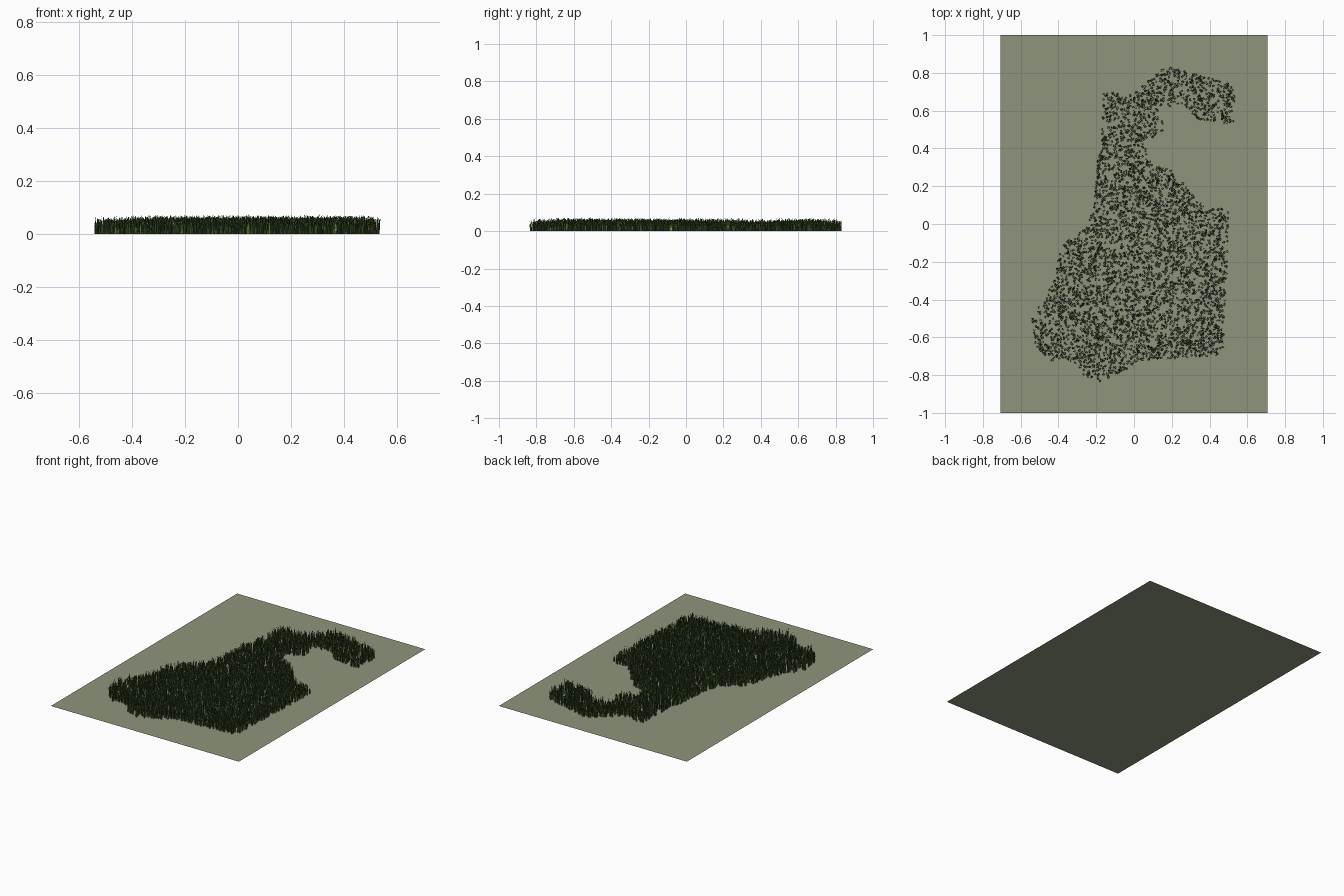
import bpy, math, random
from mathutils import Vector

if "Cube" in bpy.data.objects:
    bpy.data.objects.remove(bpy.data.objects["Cube"])

random.seed(7)


def material(name, rgb):
    m = bpy.data.materials.new(name)
    m.diffuse_color = (*rgb, 1)
    m.use_nodes = True
    m.node_tree.nodes["Principled BSDF"].inputs["Base Color"].default_value = m.diffuse_color
    return m


def mesh_object(name, verts, faces, mats):
    me = bpy.data.meshes.new(name)
    me.from_pydata(verts, [], faces)
    for m in mats:
        me.materials.append(m)
    ob = bpy.data.objects.new(name, me)
    bpy.context.collection.objects.link(ob)
    return ob


# ground sheet
W = 0.707
mesh_object("ground_sheet", [(-W, -1, 0), (W, -1, 0), (W, 1, 0), (-W, 1, 0)],
            [(0, 1, 2, 3)], [material("soil_green", (0.27, 0.30, 0.20))])

# outline of the planted patch
outline = [(-.16, .70), (0, .69), (.08, .76), (.15, .82), (.23, .84), (.29, .80),
           (.38, .78), (.52, .74), (.535, .66), (.525, .53), (.36, .55), (.31, .57),
           (.27, .63), (.15, .62), (.11, .58), (.16, .53), (.15, .48), (.05, .44),
           (.07, .36), (.13, .31), (.24, .26), (.29, .17), (.38, .09), (.50, .08),
           (.50, -.10), (.48, -.40), (.47, -.69), (.25, -.71), (.04, -.72),
           (-.06, -.78), (-.17, -.835), (-.27, -.80), (-.32, -.73), (-.43, -.73),
           (-.52, -.65), (-.54, -.50), (-.45, -.35), (-.40, -.20), (-.38, -.11),
           (-.25, -.02), (-.21, .10), (-.20, .30), (-.17, .45)]


def inside(x, y):
    hit = False
    for (x1, y1), (x2, y2) in zip(outline, outline[1:] + outline[:1]):
        if (y1 > y) != (y2 > y) and x < x1 + (y - y1) * (x2 - x1) / (y2 - y1):
            hit = not hit
    return hit


# grass: small tufts of tapered, slightly bent blades
verts, faces, shades = [], [], []


def blade(base, heading, height, lean, width, shade):
    out = Vector((math.cos(heading), math.sin(heading), 0))
    side = Vector((-out.y, out.x, 0)) * width / 2
    up = Vector((0, 0, height))
    mid = base + up * 0.55 + out * lean * 0.3
    n = len(verts)
    verts.extend([base - side, base + side, mid + side * 0.75, mid - side * 0.75,
                  base + up + out * lean])
    faces.extend([(n, n + 1, n + 2, n + 3), (n + 3, n + 2, n + 4)])
    shades.extend([shade] * 2)


tufts = 0
while tufts < 5000:
    x, y = random.uniform(-.54, .54), random.uniform(-.84, .84)
    if not inside(x, y):
        continue
    tufts += 1
    turn = random.uniform(0, math.tau)
    size = random.uniform(0.75, 1)
    for k in range(4):
        a = turn + k * math.tau / 4 + random.uniform(-.4, .4)
        root = Vector((x + math.cos(a) * 0.003, y + math.sin(a) * 0.003, 0))
        blade(root, a, 0.075 * size * random.uniform(0.6, 1),
              random.uniform(0.002, 0.007), 0.006,
              random.choices((0, 1, 2), (5, 4, 1))[0])

grass = mesh_object("grass", verts, faces, [
    material("dark_green", (0.035, 0.07, 0.018)),
    material("mid_green", (0.07, 0.12, 0.03)),
    material("light_green", (0.20, 0.28, 0.06))])
grass.data.polygons.foreach_set("material_index", shades)
grass.data.update()
